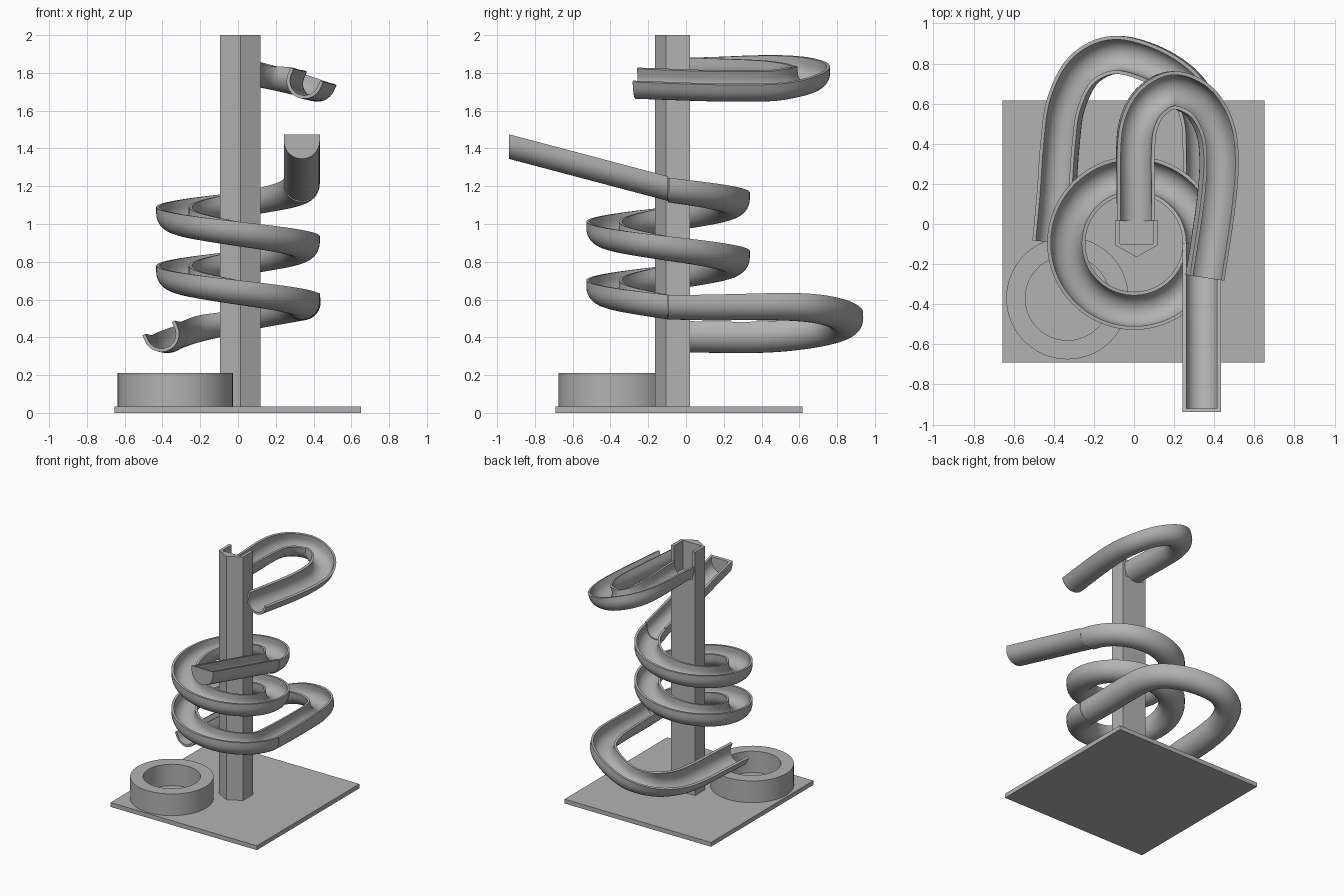
import bpy, bmesh, math
from mathutils import Vector

if "Cube" in bpy.data.objects:
    bpy.data.objects.remove(bpy.data.objects["Cube"])

grey = bpy.data.materials.new("plain grey")
grey.diffuse_color = (0.45, 0.45, 0.45, 1)
grey.use_nodes = True
grey.node_tree.nodes["Principled BSDF"].inputs["Base Color"].default_value = grey.diffuse_color


def finish(name, bm, smooth=False):
    bmesh.ops.recalc_face_normals(bm, faces=bm.faces)
    me = bpy.data.meshes.new(name)
    bm.to_mesh(me)
    bm.free()
    me.materials.append(grey)
    ob = bpy.data.objects.new(name, me)
    bpy.context.collection.objects.link(ob)
    if smooth:
        bpy.ops.object.select_all(action='DESELECT')
        ob.select_set(True)
        bpy.context.view_layer.objects.active = ob
        bpy.ops.object.shade_smooth_by_angle(angle=math.radians(35))
    return ob


def prism(bm, outline, z0, z1):
    lo = [bm.verts.new((x, y, z0)) for x, y in outline]
    hi = [bm.verts.new((x, y, z1)) for x, y in outline]
    bm.faces.new(lo[::-1])
    bm.faces.new(hi)
    n = len(lo)
    for i in range(n):
        j = (i + 1) % n
        bm.faces.new((lo[i], lo[j], hi[j], hi[i]))


# U-shaped channel section, origin at the middle of the rim line
R, WALL, LIP, ARC = 0.095, 0.018, 0.035, 16


def u_side(r):
    arc = [(-r * math.cos(math.pi * i / ARC), -LIP - r * math.sin(math.pi * i / ARC))
           for i in range(ARC + 1)]
    return [(-r, 0)] + arc + [(r, 0)]


OUTER, INNER = u_side(R), u_side(R - WALL)
SECTION = OUTER + INNER[::-1]


def channel(name, path, lean=0.0):
    """Sweep the U along a path; lean rolls the section about y along the way."""
    bm = bmesh.new()
    rings = []
    last = len(path) - 1
    for i, p in enumerate(path):
        t = path[min(i + 1, last)] - path[max(i - 1, 0)]
        t.z = 0
        t.normalize()
        a = lean * min(1, 1.6 * i / last)
        up = Vector((math.sin(a), 0, math.cos(a)))
        side = t.cross(up).normalized()
        up = side.cross(t).normalized()
        rings.append([bm.verts.new(p + side * u + up * v) for u, v in SECTION])
    n = len(SECTION)
    for a, b in zip(rings, rings[1:]):
        for k in range(n):
            m = (k + 1) % n
            bm.faces.new((a[k], a[m], b[m], b[k]))
    # end faces as strips between outer and inner curve
    for r in (rings[0], rings[-1]):
        for k in range(n // 2 - 1):
            bm.faces.new((r[k], r[k + 1], r[n - 2 - k], r[n - 1 - k]))
    return finish(name, bm, True)


def spline(points, steps=8):
    """Smooth curve through the points."""
    p = [Vector(q) for q in points]
    p = [2 * p[0] - p[1]] + p + [2 * p[-1] - p[-2]]
    out = []
    for a, b, c, d in zip(p, p[1:], p[2:], p[3:]):
        for s in range(steps):
            t = s / steps
            out.append(0.5 * (2 * b + (c - a) * t + (2 * a - 5 * b + 4 * c - d) * t * t
                              + (3 * b - a - 3 * c + d) * t ** 3))
    return out + [p[-2]]


# base plate
bm = bmesh.new()
prism(bm, [(-0.655, -0.69), (0.652, -0.69), (0.652, 0.617), (-0.655, 0.617)], 0, 0.035)
finish("base_plate", bm)

# column: pointed front, with a pocket open to the back at the top
bm = bmesh.new()
POCKET = 1.77
tip = [(-0.095, -0.105), (0.012, -0.165), (0.12, -0.105)]
prism(bm, tip + [(0.12, 0.02), (-0.095, 0.02)], 0.035, POCKET)
prism(bm, tip + [(0.12, 0.02), (0.095, 0.02), (0.095, -0.1),
                 (-0.07, -0.1), (-0.07, 0.02), (-0.095, 0.02)], POCKET, 2.0)
finish("column", bm)

# catch cup: ring wall with an open top
bm = bmesh.new()
CX, CY, N = -0.332, -0.37, 64
profile = [(0.305, 0.035), (0.305, 0.21), (0.21, 0.21), (0.21, 0.037)]
loops = [[bm.verts.new((CX + r * math.cos(2 * math.pi * i / N),
                        CY + r * math.sin(2 * math.pi * i / N), z)) for i in range(N)]
         for r, z in profile]
for a, b in zip(loops, loops[1:]):
    for i in range(N):
        j = (i + 1) % N
        bm.faces.new((a[i], a[j], b[j], b[i]))
bm.faces.new(loops[-1])
bm.faces.new(loops[0][::-1])
finish("catch_cup", bm, True)

# upper slide: leaves the column and turns back to the front
upper = [(0.01, 0.015, 1.88), (0.01, 0.2, 1.88), (0.01, 0.35, 1.88), (0.025, 0.49, 1.875),
         (0.085, 0.605, 1.86), (0.2, 0.667, 1.835), (0.33, 0.615, 1.805),
         (0.41, 0.49, 1.78), (0.435, 0.33, 1.775), (0.42, 0.1, 1.777), (0.365, -0.27, 1.79)]
channel("upper_slide", spline(upper), math.radians(24))

# straight ramp with a closed front end
HX, HY, HR, TOP, PITCH = 0.0, -0.095, 0.338, 1.245, 0.31
ramp = [Vector((HR, -0.938, 1.475)), Vector((HR, HY, 1.252))]
channel("straight_ramp", ramp)
bm = bmesh.new()
cap = [[bm.verts.new((HR + u, y, 1.475 + v)) for u, v in OUTER] for y in (-0.938, -0.92)]
for v in cap[1]:
    v.co.z -= 0.005
bm.faces.new(cap[0])
bm.faces.new(cap[1][::-1])
for k in range(len(OUTER)):
    m = (k + 1) % len(OUTER)
    bm.faces.new((cap[0][k], cap[0][m], cap[1][m], cap[1][k]))
finish("ramp_end_wall", bm)

# two-turn spiral slide
spiral = []
for i in range(145):
    a = 4 * math.pi * i / 144
    spiral.append(Vector((HX + HR * math.cos(a), HY + HR * math.sin(a),
                          TOP - PITCH * a / (2 * math.pi))))
channel("spiral_slide", spiral)

# lower slide: continues from the spiral, turns at the back, ends over the cup
lower = [(0.338, -0.095, 0.625), (0.338, 0.1, 0.62), (0.338, 0.35, 0.62), (0.325, 0.53, 0.618),
         (0.26, 0.675, 0.605), (0.1, 0.79, 0.575), (-0.1, 0.843, 0.53), (-0.26, 0.77, 0.49),
         (-0.35, 0.6, 0.46), (-0.38, 0.4, 0.445), (-0.398, 0.15, 0.445), (-0.42, -0.09, 0.45)]
channel("lower_slide", spline(lower), math.radians(-24))
